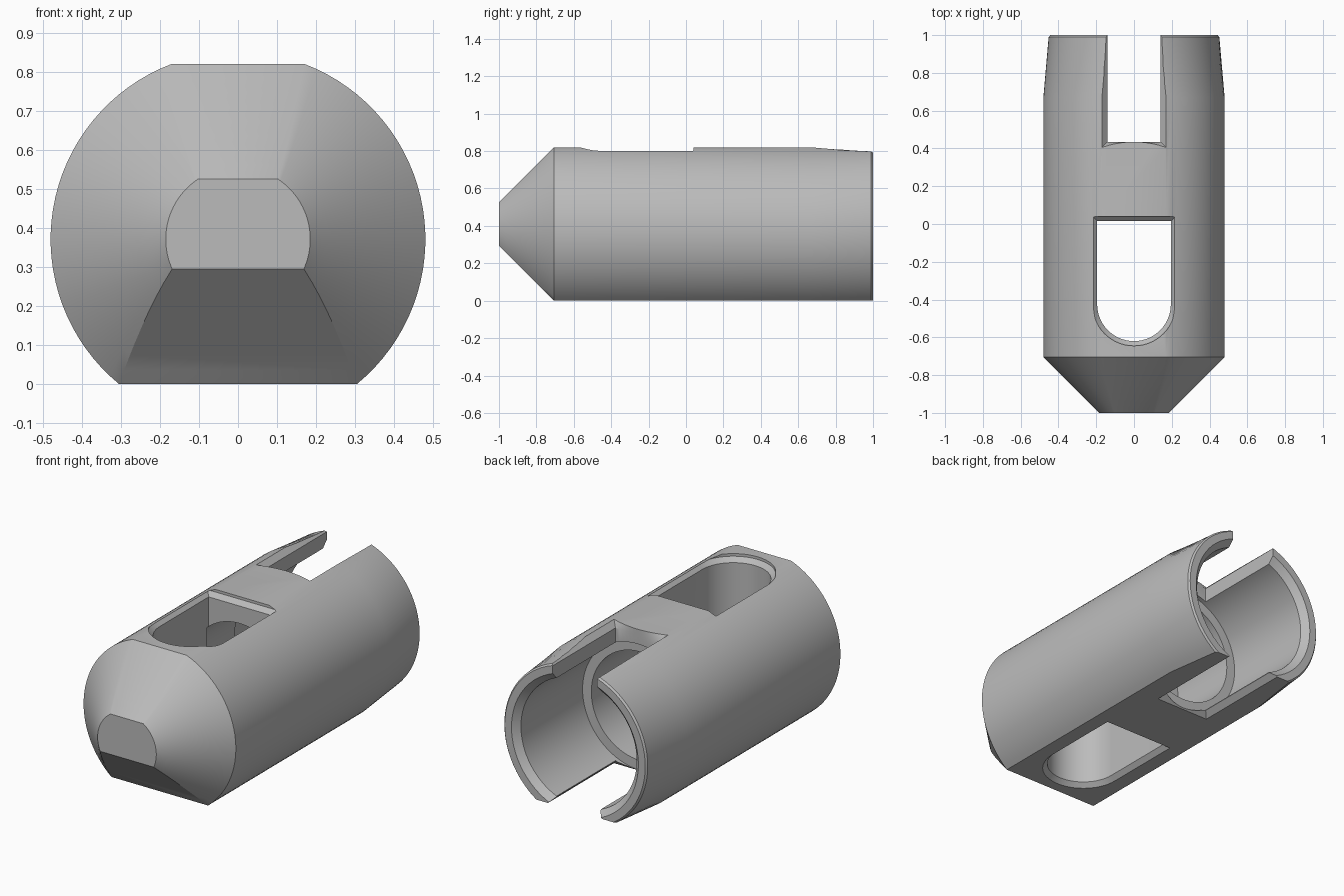
import bpy, bmesh
from math import asin, sin, cos, pi

cube = bpy.data.objects.get("Cube")
if cube:
    bpy.data.objects.remove(cube, do_unlink=True)

AXIS = 0.371       # height of the barrel axis
R = 0.48           # barrel radius
TOP, BOTTOM = 0.449, 0.371   # flats, measured from the axis
NOSE = 0.295       # 45 degree nose chamfer

grey = bpy.data.materials.new("plain grey")
grey.use_nodes = True
grey.diffuse_color = (0.5, 0.5, 0.5, 1)
grey.node_tree.nodes["Principled BSDF"].inputs["Base Color"].default_value = (0.5, 0.5, 0.5, 1)


def loft(name, rings):
    """Closed solid through rings holding equal numbers of points."""
    bm = bmesh.new()
    loops = [[bm.verts.new(p) for p in ring] for ring in rings]
    n = len(loops[0])
    for a, b in zip(loops, loops[1:]):
        for i in range(n):
            j = (i + 1) % n
            bm.faces.new((a[i], a[j], b[j], b[i]))
    bm.faces.new(loops[0])
    bm.faces.new(loops[-1])
    bmesh.ops.recalc_face_normals(bm, faces=bm.faces)
    mesh = bpy.data.meshes.new(name)
    bm.to_mesh(mesh)
    bm.free()
    obj = bpy.data.objects.new(name, mesh)
    bpy.context.collection.objects.link(obj)
    mesh.materials.append(grey)
    return obj


def barrel_ring(y, r, inset=0.0, steps=32):
    """Circle at depth y, cut flat above and below."""
    low = -asin((BOTTOM - inset) / r)
    high = asin(min(TOP - inset, 0.995 * r) / r)
    angles = [low + (high - low) * i / steps for i in range(steps + 1)]
    side = [(r * cos(a), y, AXIS + r * sin(a)) for a in angles]
    return side + [(-x, y, z) for x, y, z in reversed(side)]


def circle_ring(y, r, steps=72):
    return [(r * cos(2 * pi * i / steps), y, AXIS + r * sin(2 * pi * i / steps))
            for i in range(steps)]


def window_ring(z, grow, steps=28):
    """Square at the back, round at the front."""
    r = 0.195 + grow
    arc = [(r * cos(pi * i / steps), -0.425 - r * sin(pi * i / steps), z)
           for i in range(steps + 1)]
    return arc + [(-r, 0.015 + grow, z), (r, 0.015 + grow, z)]


def slot_ring(z, grow, bowed=False, steps=12):
    """Open at the back end, with a straight or bowed closed end."""
    w = 0.14 + grow
    end = []
    for i in range(steps + 1):
        t = 2 * i / steps - 1
        end.append((w * t, 0.435 - grow * (t * t if bowed else 1), z))
    return end + [(w, 1.2, z), (-w, 1.2, z)]


# Barrel with conical nose and slightly tapered back
nose = [barrel_ring(-1 + NOSE * i / 8, R - NOSE * (1 - i / 8), NOSE * (1 - i / 8))
        for i in range(9)]
back = [barrel_ring(0.67, R), barrel_ring(0.99, 0.452), barrel_ring(1.0, 0.443)]
body = loft("slotted_barrel", nose + back)

# Stepped bore with a bevelled mouth
bore = loft("bore_cutter", [circle_ring(y, r) for y, r in (
    (0.0, 0.31), (0.41, 0.31), (0.41, 0.365), (0.965, 0.365), (1.0, 0.4), (1.1, 0.4))])

# Window through the barrel, bevelled at both ends
window = loft("window_cutter", [window_ring(z, g) for z, g in (
    (-0.1, 0.025), (0.0, 0.025), (0.025, 0), (0.78, 0), (0.805, 0.025), (1.0, 0.025))])

# Back slot through the barrel, bevelled at both ends
slot = loft("slot_cutter", [slot_ring(z, g, z > 0.5) for z, g in (
    (-0.1, 0.03), (0.0, 0.03), (0.03, 0), (0.79, 0), (0.82, 0.03), (1.0, 0.03))])

for cutter in (bore, window, slot):
    mod = body.modifiers.new(cutter.name, 'BOOLEAN')
    mod.operation = 'DIFFERENCE'
    mod.solver = 'EXACT'
    mod.object = cutter
    cutter.hide_render = True

# Apply the cuts, drop the cutters and shade
bpy.ops.object.select_all(action='DESELECT')
body.select_set(True)
bpy.context.view_layer.objects.active = body
for mod in list(body.modifiers):
    bpy.ops.object.modifier_apply(modifier=mod.name)
for cutter in (bore, window, slot):
    bpy.data.objects.remove(cutter, do_unlink=True)
bpy.ops.object.shade_smooth_by_angle(angle=pi / 6)
